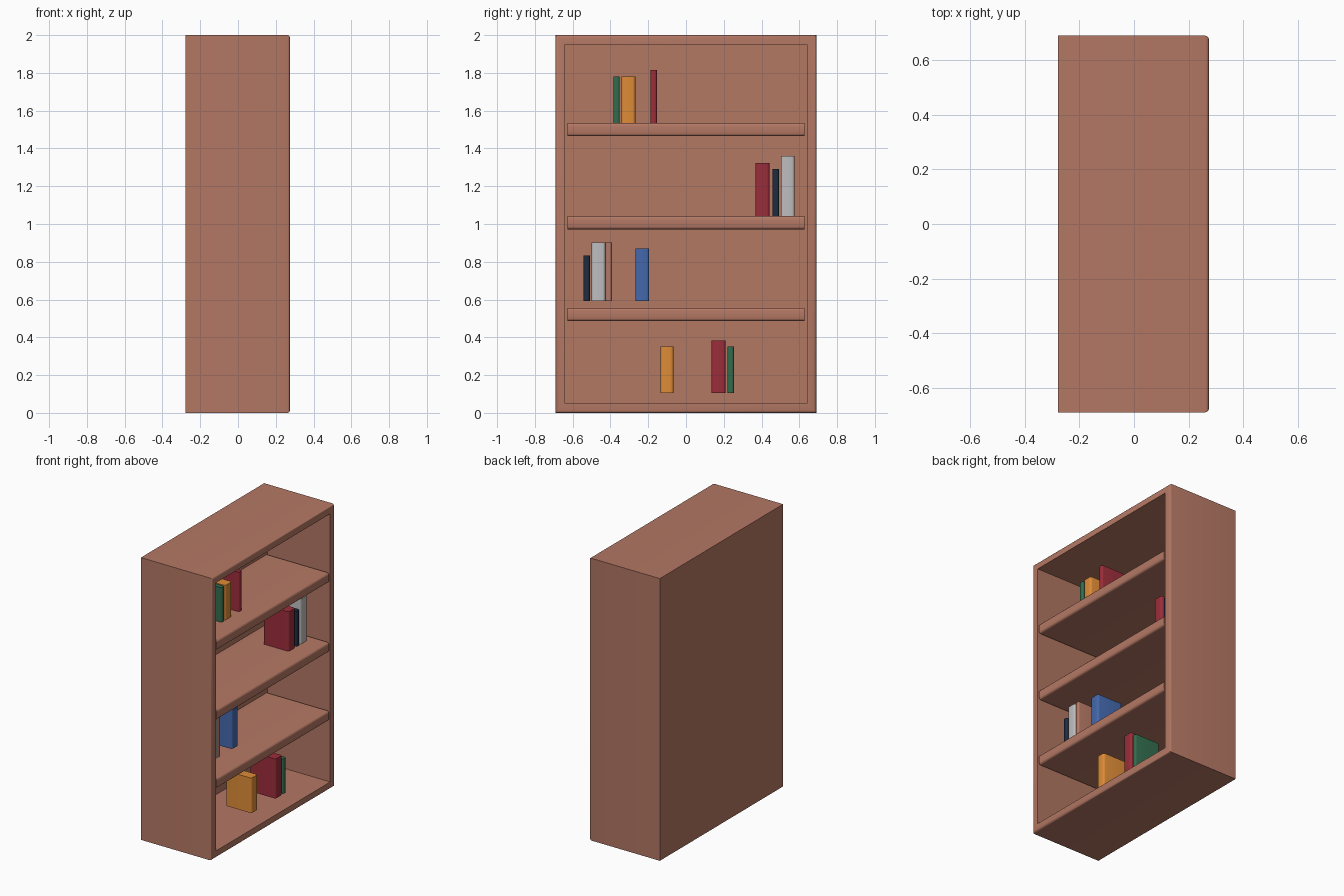
import bpy, bmesh
from mathutils import Vector

if "Cube" in bpy.data.objects:
    bpy.data.objects.remove(bpy.data.objects["Cube"])


def srgb(r, g, b):
    f = lambda c: c / 12.92 if c <= 0.04045 else ((c + 0.055) / 1.055) ** 2.4
    return tuple(f(c / 255) for c in (r, g, b)) + (1,)


mats = {}
for name, rgb in {
    "wood": (180, 120, 100), "green": (50, 108, 78), "orange": (222, 140, 55),
    "red": (155, 45, 58), "navy": (30, 44, 64), "grey": (190, 190, 192),
    "blue": (68, 104, 172),
}.items():
    mats[name] = bpy.data.materials.new(name)
    mats[name].diffuse_color = srgb(*rgb)


def new_box(lo, hi):
    """bmesh box spanning lo..hi"""
    bm = bmesh.new()
    bmesh.ops.create_cube(bm, size=1)
    lo, hi = Vector(lo), Vector(hi)
    for v in bm.verts:
        v.co = Vector([lo[i] + (v.co[i] + 0.5) * (hi[i] - lo[i]) for i in range(3)])
    return bm


def bevel(bm, rule, width, seg=3):
    edges = [e for e in bm.edges if rule(e)]
    bmesh.ops.bevel(bm, geom=edges, offset=width, segments=seg, profile=0.5, affect='EDGES')


def finish(bm, name, mat):
    bmesh.ops.recalc_face_normals(bm, faces=bm.faces)
    me = bpy.data.meshes.new(name)
    bm.to_mesh(me)
    bm.free()
    ob = bpy.data.objects.new(name, me)
    bpy.context.collection.objects.link(ob)
    me.materials.append(mats[mat])
    bpy.context.view_layer.objects.active = ob
    bpy.ops.object.select_all(action='DESELECT')
    ob.select_set(True)
    bpy.ops.object.shade_smooth_by_angle(angle=0.6)
    return ob


# Case: box open toward +x, with softened front rim
FRONT, BACK, INNER, R = 0.275, -0.278, -0.215, 0.014
bm = new_box((BACK, -0.69, 0), (FRONT, 0.69, 2))
bevel(bm, lambda e: all(v.co.x > FRONT - 1e-4 for v in e.verts), R)
bm.faces.ensure_lookup_table()
front = max((f for f in bm.faces if f.normal.x > 0.99), key=lambda f: f.calc_area())
bmesh.ops.inset_region(bm, faces=[front], thickness=0.065 - R)
ext = bmesh.ops.extrude_face_region(bm, geom=[front])
for v in (g for g in ext["geom"] if isinstance(g, bmesh.types.BMVert)):
    v.co.x = INNER
bmesh.ops.delete(bm, geom=[front], context='FACES_ONLY') if front.is_valid else None
finish(bm, "bookcase_case", "wood")

# Shelves with rounded front edges
for i, top in enumerate((0.556, 1.042, 1.535)):
    bm = new_box((INNER - 0.005, -0.628, top - 0.07), (FRONT - 0.002, 0.628, top))
    bevel(bm, lambda e: all(v.co.x > 0.2 for v in e.verts)
          and abs(e.verts[0].co.y - e.verts[1].co.y) > 0.5, 0.015)
    finish(bm, f"shelf_{i + 1}", "wood")

# Books: (bottom z, spine x, [(colour, y min, y max, top z)])
rows = [
    (0.104, 0.20, [("orange", -.135, -.066, .352), ("red", .135, .209, .384),
                   ("green", .22, .254, .352)]),
    (0.593, 0.14, [("navy", -.543, -.509, .834), ("grey", -.50, -.427, .903),
                   ("wood", -.426, -.392, .903), ("blue", -.268, -.195, .87)]),
    (1.04, 0.14, [("red", .368, .442, 1.322), ("navy", .458, .493, 1.29),
                  ("grey", .502, .575, 1.36)]),
    (1.533, 0.14, [("green", -.384, -.351, 1.78), ("orange", -.342, -.268, 1.78),
                   ("red", -.188, -.154, 1.815)]),
]
for r, (z0, spine, books) in enumerate(rows):
    for i, (col, y0, y1, z1) in enumerate(books):
        bm = new_box((spine - 0.195, y0, z0), (spine, y1, z1))
        # rounded spine
        bevel(bm, lambda e: all(v.co.x > spine - 1e-3 for v in e.verts)
              and abs(e.verts[0].co.z - e.verts[1].co.z) > 0.1, min(0.014, (y1 - y0) * 0.35))
        finish(bm, f"book_{r + 1}_{i + 1}", col)

for m in bpy.data.materials:
    if m.users and not m.is_grease_pencil:
        m.use_nodes = True
        m.node_tree.nodes["Principled BSDF"].inputs["Base Color"].default_value = m.diffuse_color
